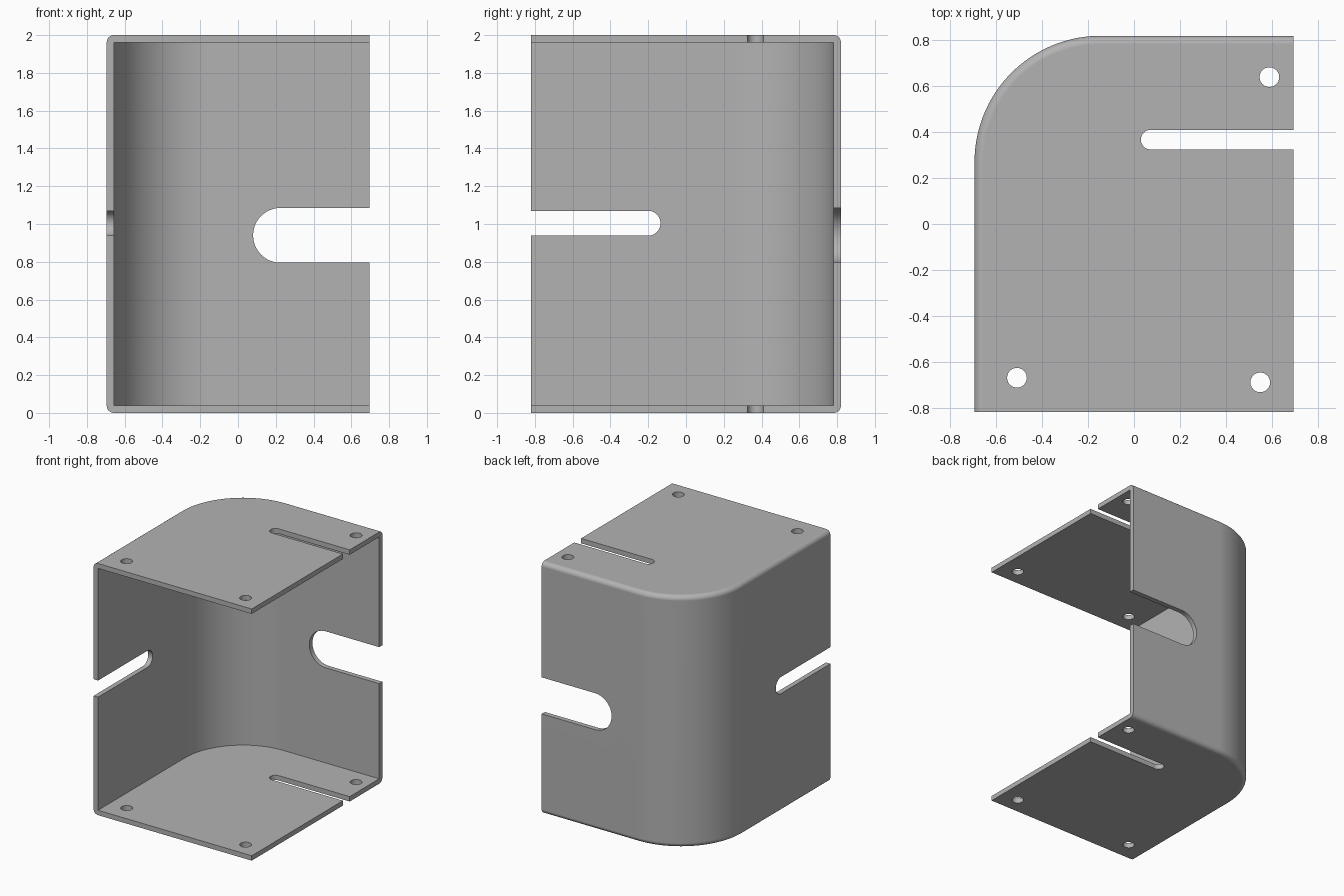
import bpy
import bmesh
import math
from mathutils import Matrix, Vector

cube = bpy.data.objects.get("Cube")
if cube:
    bpy.data.objects.remove(cube, do_unlink=True)

LEFT, RIGHT, FRONT, BACK, TOP = -0.695, 0.695, -0.82, 0.82, 2.0
WALL = 0.039
RADIUS = 0.55


def arc(cx, cy, r, start, end, steps):
    angles = [math.radians(start + (end - start) * i / steps) for i in range(steps + 1)]
    return [(cx + r * math.cos(a), cy + r * math.sin(a)) for a in angles]


def footprint(left, right, front, back, r):
    """Rectangle with one large rounded corner."""
    return [(left, front), (right, front), (right, back)] + arc(left + r, back - r, r, 90, 180, 36)


def slot(tip, end, low, high):
    """Open-ended slot with a round tip, running along u."""
    r = (high - low) / 2
    return [(end, low), (end, high)] + arc(tip + r, low + r, r, 90, 270, 24)


def prism(name, outline, low, high, matrix=Matrix()):
    bm = bmesh.new()
    face = bm.faces.new([bm.verts.new((u, v, low)) for u, v in outline])
    extruded = bmesh.ops.extrude_face_region(bm, geom=[face])["geom"]
    verts = [g for g in extruded if isinstance(g, bmesh.types.BMVert)]
    bmesh.ops.translate(bm, verts=verts, vec=Vector((0, 0, high - low)))
    bm.transform(matrix)
    bmesh.ops.recalc_face_normals(bm, faces=bm.faces[:])
    mesh = bpy.data.meshes.new(name)
    bm.to_mesh(mesh)
    bm.free()
    obj = bpy.data.objects.new(name, mesh)
    bpy.context.collection.objects.link(obj)
    return obj


# Outer block
bracket = prism("bracket", footprint(LEFT, RIGHT, FRONT, BACK, RADIUS), 0, TOP)

# Folded edges rounded where the plates meet the wall
bm = bmesh.new()
bm.from_mesh(bracket.data)
folds = []
for e in bm.edges:
    a, b = (v.co for v in e.verts)
    mid = (a + b) / 2
    if abs(a.z - b.z) < 0.01 and mid.y > FRONT + 0.01 and mid.x < RIGHT - 0.01:
        folds.append(e)
bmesh.ops.bevel(bm, geom=folds, offset=0.037, segments=6, profile=0.5, affect="EDGES")
bm.to_mesh(bracket.data)
bm.free()

# Cutters: cavity, wall slots, plate slots and screw holes
on_back = Matrix(((1, 0, 0, 0), (0, 0, 1, 0), (0, 1, 0, 0), (0, 0, 0, 1)))
on_left = Matrix(((0, 0, 1, 0), (1, 0, 0, 0), (0, 1, 0, 0), (0, 0, 0, 1)))
cutters = [
    prism("cavity_cutter", footprint(LEFT + WALL, 1, -1, BACK - WALL, RADIUS - WALL), WALL, TOP - WALL),
    prism("back_slot_cutter", slot(0.08, 1, 0.795, 1.085), 0.6, 1, on_back),
    prism("side_slot_cutter", [(-u, v) for u, v in slot(0.135, 1, 0.938, 1.07)], -1, -0.6, on_left),
    prism("plate_slot_cutter", slot(0.03, 1, 0.325, 0.41), -0.1, TOP + 0.1),
]
for x, y in ((0.59, 0.64), (-0.51, -0.67), (0.55, -0.69)):
    cutters.append(prism("hole_cutter", arc(x, y, 0.043, 0, 345, 23), -0.1, TOP + 0.1))

bpy.ops.object.select_all(action="DESELECT")
bpy.context.view_layer.objects.active = bracket
bracket.select_set(True)
for cutter in cutters:
    cut = bracket.modifiers.new("cut", "BOOLEAN")
    cut.operation = "DIFFERENCE"
    cut.solver = "EXACT"
    cut.object = cutter
    bpy.ops.object.modifier_apply(modifier=cut.name)
    bpy.data.objects.remove(cutter, do_unlink=True)

# Shading and colour
bpy.ops.object.shade_smooth_by_angle(angle=math.radians(30))
weighted = bracket.modifiers.new("even_normals", "WEIGHTED_NORMAL")
weighted.keep_sharp = True

grey = bpy.data.materials.new("plain_grey")
grey.use_nodes = True
colour = (0.45, 0.45, 0.45, 1)
grey.diffuse_color = colour
grey.node_tree.nodes["Principled BSDF"].inputs["Base Color"].default_value = colour
bracket.data.materials.clear()
bracket.data.materials.append(grey)
